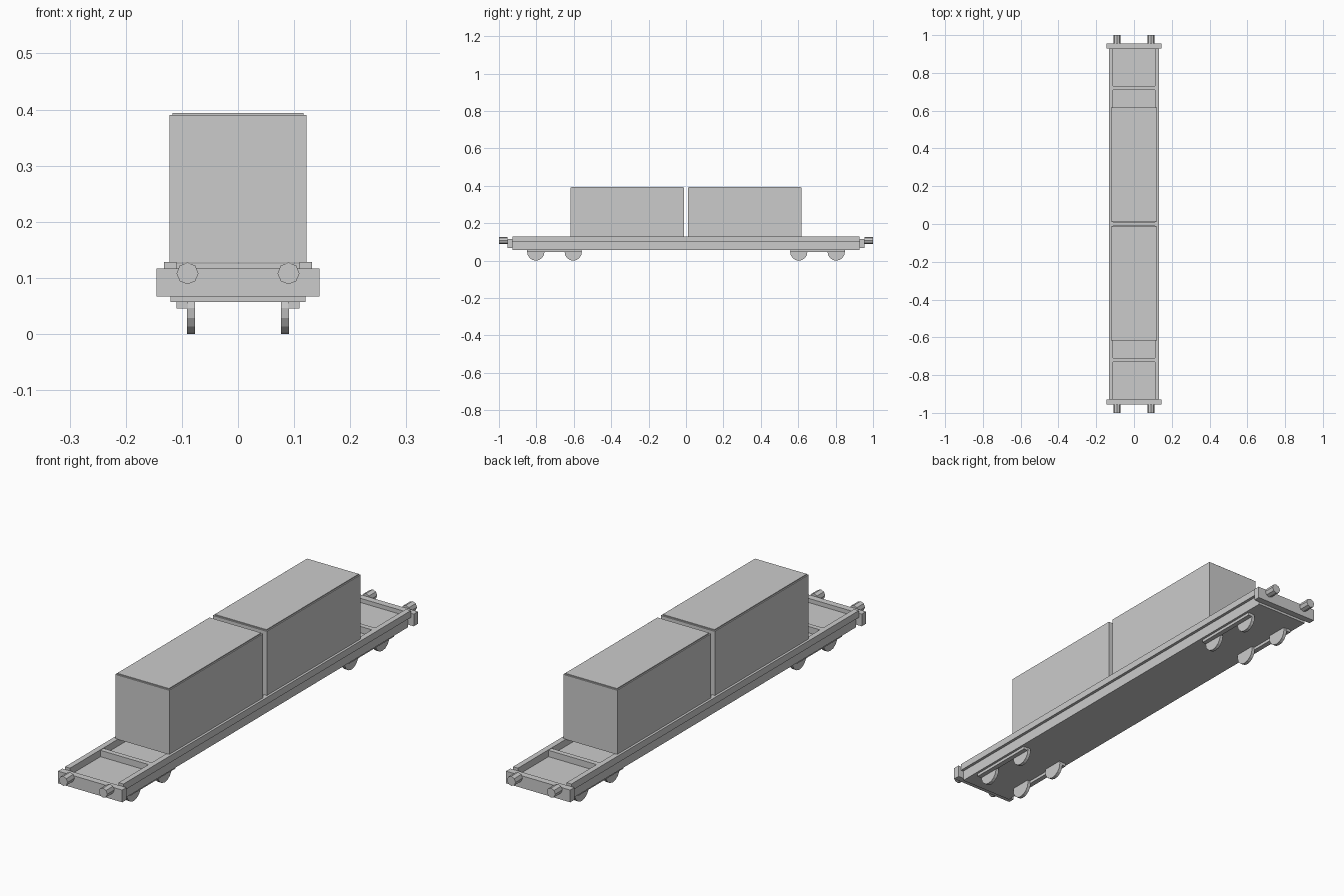
import bpy
import math

if "Cube" in bpy.data.objects:
    bpy.data.objects.remove(bpy.data.objects["Cube"])

grey = bpy.data.materials.new("plain_grey")
grey.use_nodes = True
grey.diffuse_color = (0.6, 0.6, 0.6, 1)
grey.node_tree.nodes["Principled BSDF"].inputs["Base Color"].default_value = (0.6, 0.6, 0.6, 1)


def finish(name):
    obj = bpy.context.object
    obj.name = name
    obj.data.materials.append(grey)
    return obj


def box(name, x, y, z):
    """Box from (low, high) ranges on each axis."""
    bpy.ops.mesh.primitive_cube_add(size=1, location=[sum(r) / 2 for r in (x, y, z)])
    obj = finish(name)
    obj.scale = [r[1] - r[0] for r in (x, y, z)]
    bpy.ops.object.transform_apply(location=False, rotation=False, scale=True)
    return obj


def disc(name, sides, radius, depth, location, rotation):
    bpy.ops.mesh.primitive_cylinder_add(vertices=sides, radius=radius, depth=depth,
                                        location=location, rotation=rotation)
    return finish(name)


def span(a, b, sign):
    return tuple(sorted((a * sign, b * sign)))


# Flat underframe
box("wagon_floor", (-0.12, 0.12), (-0.928, 0.928), (0.057, 0.1))

# Cross members between the side rails
for i in range(-3, 4):
    y = i * 0.2403
    box("cross_member", (-0.11, 0.11), (y - 0.0105, y + 0.0105), (0.1, 0.126))

for side, side_name in ((1, "left"), (-1, "right")):
    # Raised side rail overhanging the floor
    box(side_name + "_side_rail", span(0.11, 0.132, side), (-0.928, 0.928), (0.1, 0.128))
    for end, end_name in ((-1, "front"), (1, "back")):
        name = end_name + "_" + side_name
        # Running gear
        box(name + "_axle_bar", span(0.089, 0.11, side), span(0.56, 0.85, end), (0.045, 0.057))
        for y in (0.603, 0.803):
            disc(name + "_wheel", 16, 0.046, 0.014, (side * 0.084, end * y, 0.046),
                 (0, math.pi / 2, 0))
        # Buffer
        disc(name + "_buffer", 8, 0.0195, 0.045, (side * 0.09, end * 0.9775, 0.108),
             (math.pi / 2, 0, 0))

for end, name in ((-1, "front"), (1, "back")):
    # End beam
    box(name + "_buffer_beam", (-0.145, 0.145), span(0.928, 0.955, end), (0.067, 0.117))
    # Container with a thin inset lid
    box(name + "_container", (-0.122, 0.122), span(0.012, 0.618, end), (0.127, 0.39))
    box(name + "_container_lid", (-0.117, 0.117), span(0.017, 0.613, end), (0.39, 0.394))
